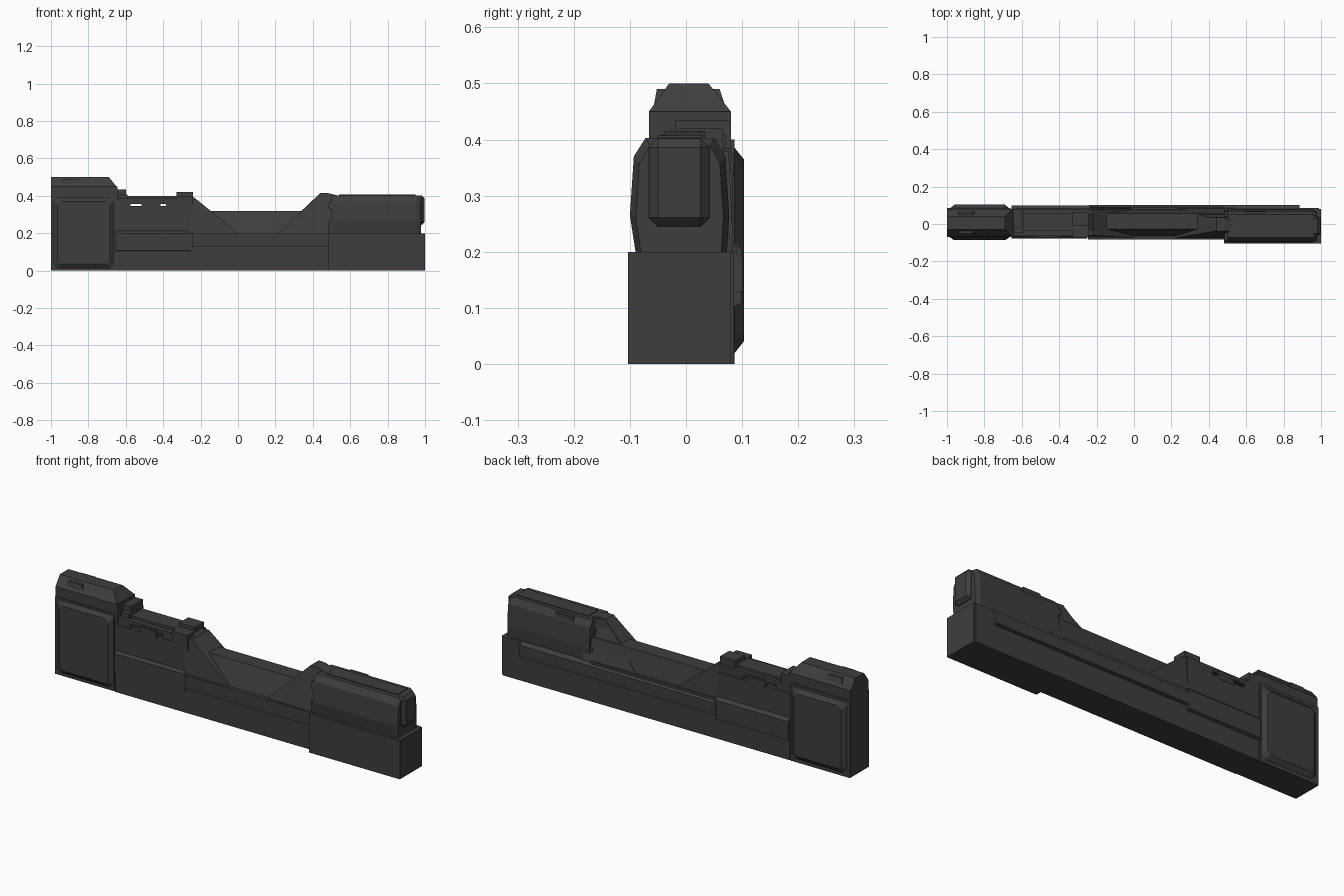
import bpy
import bmesh

cube = bpy.data.objects.get("Cube")
if cube:
    bpy.data.objects.remove(cube, do_unlink=True)

dark = bpy.data.materials.new("dark gunmetal")
dark.use_nodes = True
COLOUR = (0.048, 0.048, 0.048, 1)
dark.diffuse_color = COLOUR
shader = dark.node_tree.nodes["Principled BSDF"]
shader.inputs["Base Color"].default_value = COLOUR
shader.inputs["Roughness"].default_value = 0.7


def loft(name, ring_a, ring_b, bevel=0):
    """Solid joining two matching rings of points."""
    bm = bmesh.new()
    a = [bm.verts.new(p) for p in ring_a]
    b = [bm.verts.new(p) for p in ring_b]
    bm.faces.new(a)
    bm.faces.new(b[::-1])
    for i in range(len(a)):
        j = (i + 1) % len(a)
        bm.faces.new((a[j], a[i], b[i], b[j]))
    bmesh.ops.recalc_face_normals(bm, faces=bm.faces[:])
    mesh = bpy.data.meshes.new(name)
    bm.to_mesh(mesh)
    bm.free()
    mesh.materials.append(dark)
    obj = bpy.data.objects.new(name, mesh)
    bpy.context.collection.objects.link(obj)
    if bevel:
        mod = obj.modifiers.new("chamfer", "BEVEL")
        mod.width, mod.segments = bevel, 1
    return obj


def rect(x0, x1, z0, z1, y):
    return [(x0, y, z0), (x1, y, z0), (x1, y, z1), (x0, y, z1)]


def box(name, x0, x1, y0, y1, z0, z1, bevel=0):
    return loft(name, rect(x0, x1, z0, z1, y0), rect(x0, x1, z0, z1, y1), bevel)


def section(name, profile, x0, x1, bevel=0):
    """Extrude a (y, z) cross-section along x."""
    return loft(name, [(x0, y, z) for y, z in profile], [(x1, y, z) for y, z in profile], bevel)


def wall(name, profile, low, high):
    """Side profile (x, z) whose y limits lean from low at z .2 to high at z .4."""
    def side(k):
        return [(x, low[k] + (high[k] - low[k]) * (z - .2) / .2, z) for x, z in profile]
    return loft(name, side(0), side(1))


def pad(name, x0, x1, z0, z1, y0, y1, inset):
    """Raised cover with clipped corners and sloping edges."""
    def ring(d, y):
        a, b, c, e = x0 + d, x1 - d, z0 + d, z1 - d
        k = .018
        pts = [(a + k, c), (b - k, c), (b, c + k), (b, e - k),
               (b - k, e), (a + k, e), (a, e - k), (a, c + k)]
        return [(x, y, z) for x, z in pts]
    return loft(name, ring(0, y0), ring(inset, y1))


# Tall end block, its cap and side covers
box("end_block", -1, -.645, -.066, .08, .0, .45)
loft("end_cap",
     [(-1, -.066, .45), (-.65, -.066, .45), (-.65, .08, .45), (-1, .08, .45)],
     [(-1, -.03, .5), (-.69, -.03, .5), (-.69, .04, .5), (-1, .04, .5)])
for label, inner, outer in (("front", -.06, -.052), ("back", .075, .06)):
    loft("cap_lug_" + label,
         [(-.95, inner, .445), (-.84, inner, .445), (-.84, 0, .445), (-.95, 0, .445)],
         [(-.935, outer, .49), (-.86, outer, .49), (-.86, 0, .49), (-.935, 0, .49)])
pad("front_cover", -.995, -.655, .005, .4, -.062, -.085, .03)
pad("back_cover", -.995, -.655, .005, .4, .075, .103, .035)
box("cover_base", -1, -.66, -.07, .086, 0, .4)

# Middle housing with a see-through slot under its lid
box("housing_lower", -.65, -.24, -.066, .083, 0, .345)
box("housing_lid", -.65, -.24, -.063, .08, .357, .385)
for x0, x1 in ((-.65, -.575), (-.515, -.415), (-.385, -.24)):
    box("slot_post", x0, x1, -.063, .08, .34, .36)
box("slot_latch", -.51, -.42, -.071, .085, .335, .375)
box("slot_bar_front", -.57, -.39, -.069, -.06, .358, .368)
box("slot_bar_back", -.57, -.39, .078, .086, .358, .368)
box("top_rail", -.61, -.32, -.035, .06, .38, .398)
box("collar", -.65, -.6, -.02, .08, .38, .435)
box("collar_step", -.64, -.59, -.045, .07, .38, .408)
box("sight_base", -.33, -.24, -.01, .065, .38, .42)
box("side_tab", -.33, -.24, -.071, 0, .32, .4)

# Housing side rails with sloping top edges
section("housing_rail_front", [(-.06, .1), (-.078, .108), (-.078, .2), (-.06, .218)], -.655, -.25)
section("housing_rail_back", [(.08, .1), (.099, .108), (.099, .205), (.08, .222)], -.655, -.235)

# Long lower beam and its side rails
section("lower_beam", [(-.073, 0), (.085, 0), (.085, .2), (-.073, .2)], -.655, .99)
box("beam_rail_front", -.245, .49, -.084, -.07, .13, .2)
section("beam_rail_back", [(.08, .125), (.101, .13), (.101, .19), (.08, .205)], -.24, .885)
box("beam_lip_back", -.24, .48, .06, .09, .195, .21)

# Sloping centre ridge between the two braces
wall("centre_ridge", [(-.26, .2), (.5, .2), (.5, .32), (-.26, .32)], (-.065, .08), (.0, .04))
wall("rear_brace", [(-.26, .2), (0, .2), (-.22, .38), (-.26, .38)], (-.073, .085), (-.06, .075))
wall("rear_web", [(-.26, .25), (-.1, .28), (-.15, .32), (-.24, .395), (-.26, .395)],
     (-.06, .08), (-.03, .05))
wall("front_brace", [(.22, .2), (.54, .2), (.54, .4), (.48, .415), (.44, .415)],
     (-.075, .085), (-.04, .03))
wall("front_web", [(.3, .28), (.5, .28), (.5, .405), (.48, .412), (.44, .415), (.34, .32)],
     (-.03, .05), (-.03, .035))

# Wide front foot block
box("front_foot", .48, 1, -.103, .08, 0, .2)

# Faceted head, its tapered end and nose
head = [(-.09, .2), (-.1, .265), (-.093, .37), (-.072, .403),
        (.05, .403), (.07, .37), (.077, .265), (.073, .2)]
section("head", head, .5, .955)
loft("head_end", [(.955, y, z) for y, z in head],
     [(.978, -.01 + (y + .01) * .88, .2 + (z - .2) * .93) for y, z in head])
section("head_neck_upper", [(-.094, .33), (-.09, .365), (.068, .365), (.07, .33)], .485, .51)
section("head_neck_lower", [(-.088, .2), (-.096, .265), (.074, .265), (.07, .2)], .485, .51)
box("head_nose", .9, .998, -.066, .042, .245, .402, .016)
box("head_top_plate", .54, .95, -.05, .03, .39, .407)
box("head_side_clip", .6, .7, .04, .068, .375, .398)
